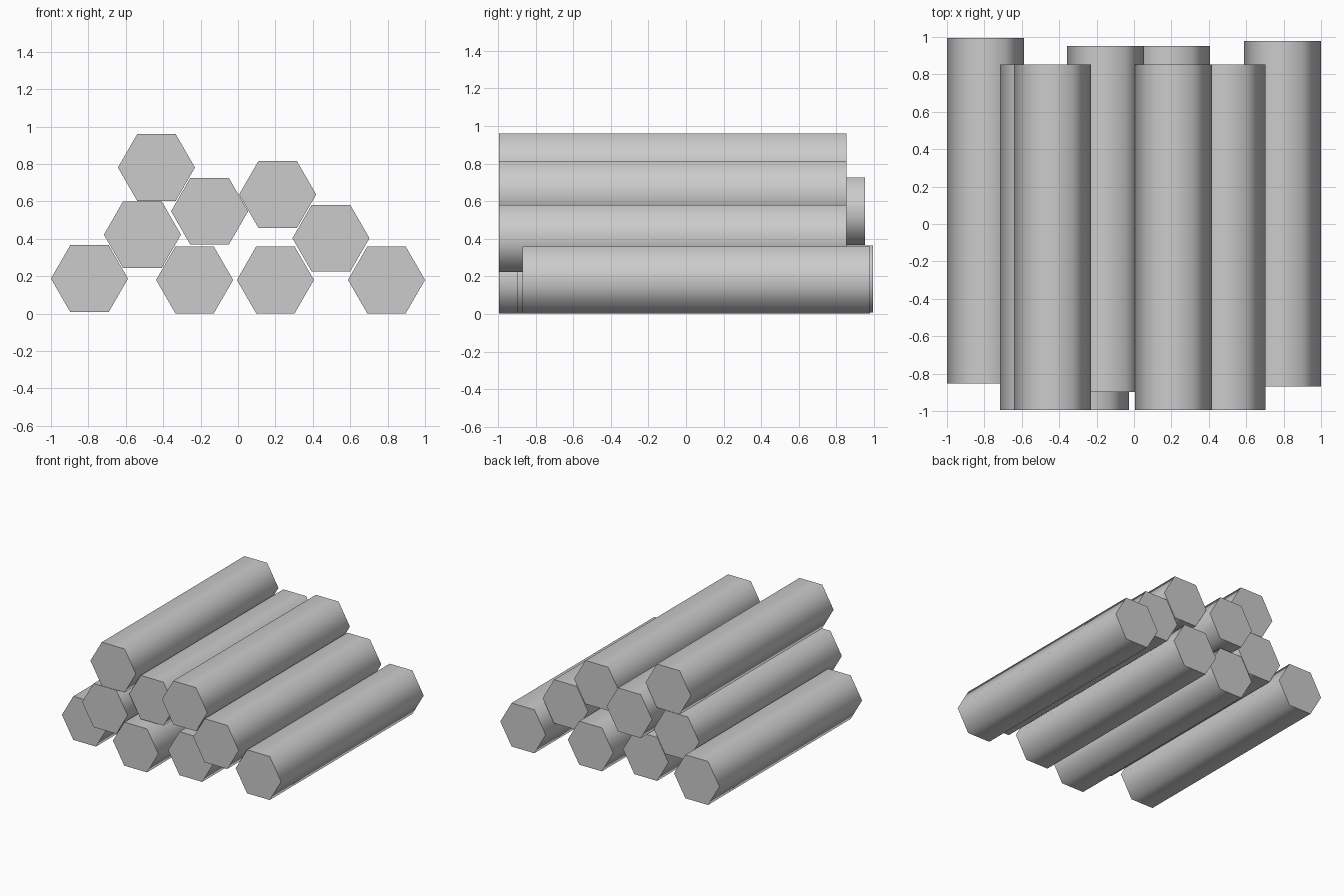
import bpy, bmesh, math

if "Cube" in bpy.data.objects:
    bpy.data.objects.remove(bpy.data.objects["Cube"])

RADIUS = 0.206    # corner radius of the hexagonal section
LENGTH = 1.848

# name, centre x, centre z, front end y
LOGS = [
    ("bottom_log_far_left", -0.794, 0.187, -0.853),
    ("bottom_log_left", -0.232, 0.180, -0.995),
    ("bottom_log_right", 0.200, 0.180, -0.897),
    ("bottom_log_far_right", 0.794, 0.180, -0.870),
    ("middle_log_left", -0.511, 0.422, -0.995),
    ("middle_log_centre", -0.152, 0.547, -0.897),
    ("middle_log_right", 0.497, 0.403, -0.995),
    ("top_log_left", -0.436, 0.781, -0.995),
    ("top_log_right", 0.212, 0.637, -0.995),
]


def add_log(name, x, z, front):
    bpy.ops.mesh.primitive_cylinder_add(vertices=6, radius=RADIUS, depth=LENGTH)
    log = bpy.context.object
    log.name = name
    # Lay the prism along y with flat sides up and down
    bm = bmesh.new()
    for y in (0, LENGTH):
        for i in range(6):
            a = math.radians(60 * i)
            bm.verts.new((RADIUS * math.cos(a), y, RADIUS * math.sin(a)))
    v = list(bm.verts)
    bm.faces.new(v[:6])
    bm.faces.new(v[6:][::-1])
    # Sides are smooth shaded, end caps stay flat and sharp
    for i in range(6):
        j = (i + 1) % 6
        bm.faces.new((v[i], v[i + 6], v[j + 6], v[j])).smooth = True
    bmesh.ops.recalc_face_normals(bm, faces=bm.faces)
    for e in bm.edges:
        e.smooth = all(f.smooth for f in e.link_faces)
    bm.to_mesh(log.data)
    bm.free()
    log.location = (x, front, z)


for spec in LOGS:
    add_log(*spec)
